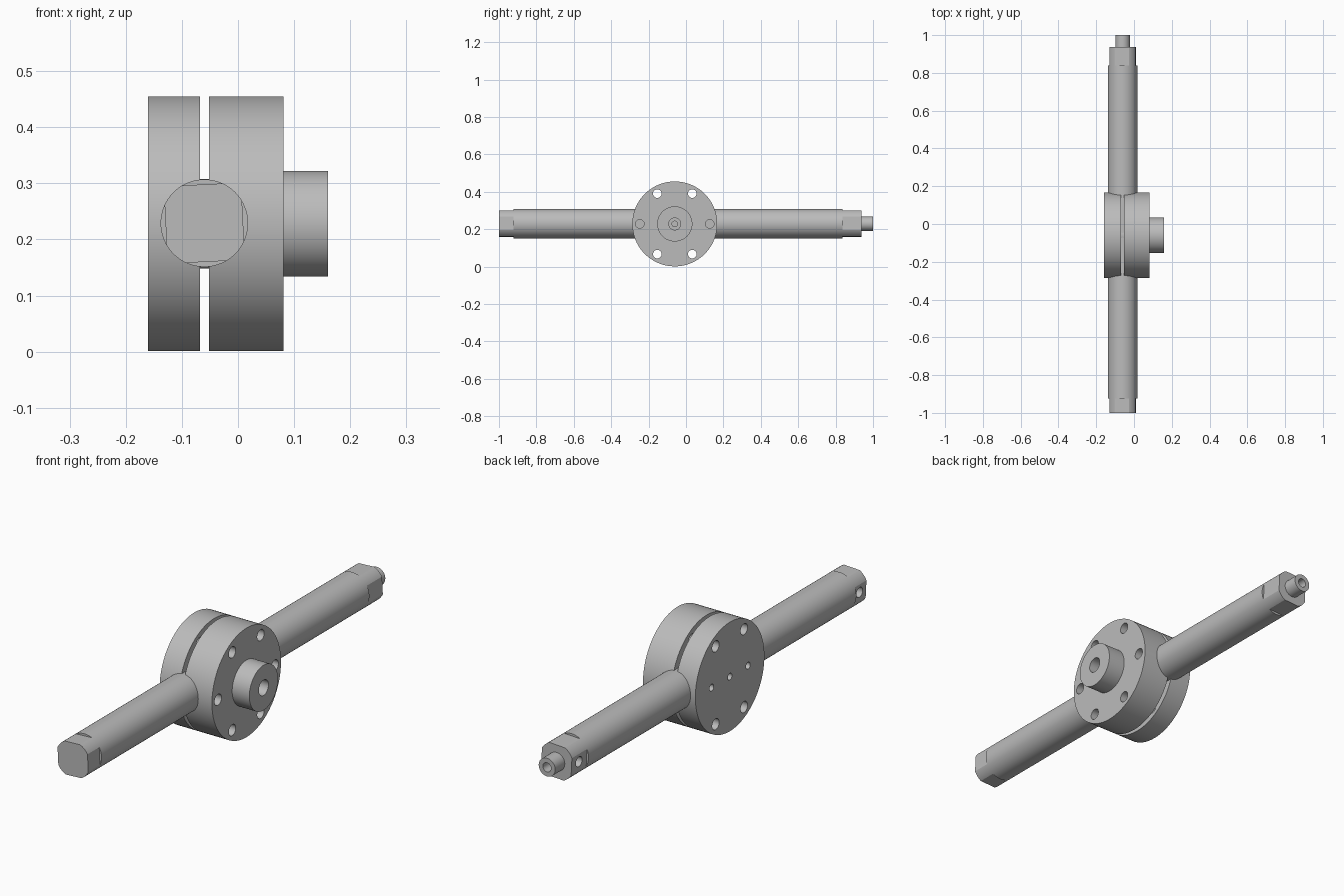
import bpy
import math
from mathutils import Matrix, Vector

if "Cube" in bpy.data.objects:
    bpy.data.objects.remove(bpy.data.objects["Cube"], do_unlink=True)

grey = bpy.data.materials.new("machined grey")
grey.use_nodes = True
colour = (0.5, 0.5, 0.5, 1)
grey.diffuse_color = colour
grey.node_tree.nodes["Principled BSDF"].inputs["Base Color"].default_value = colour

AX, CY, CZ = -0.06, -0.06, 0.228    # rod axis x, hub centre y and z
ROD_R, FLAT, TILT = 0.078, 0.069, -0.05


def cylinder(name, axis, start, end, radius, a, b, sides=64):
    """Cylinder along X (a, b = y, z) or along Y (a, b = x, z)."""
    mid = (start + end) / 2
    if axis == "X":
        loc, rot = (mid, a, b), (0, math.pi / 2, 0)
    else:
        loc, rot = (a, mid, b), (math.pi / 2, 0, 0)
    bpy.ops.mesh.primitive_cylinder_add(vertices=sides, radius=radius,
                                        depth=end - start, location=loc, rotation=rot)
    ob = bpy.context.object
    ob.name = name
    ob.data.materials.append(grey)
    return ob


def flat_cutter(start, end, angle):
    """Block that mills one flat on the rod."""
    bpy.ops.mesh.primitive_cube_add(size=1)
    ob = bpy.context.object
    ob.name = "flat_cutter"
    ob.data.materials.append(grey)
    turn = Matrix.Rotation(angle + TILT, 4, "Y")
    centre = Vector((AX, (start + end) / 2, CZ + 0.001))
    ob.matrix_world = (Matrix.Translation(centre) @ turn
                       @ Matrix.Translation((0, 0, FLAT + 0.1))
                       @ Matrix.Diagonal((0.3, end - start, 0.2, 1)))
    return ob


def cut(part, cutters):
    """Subtract the cutters, then bake the result and drop them."""
    for c in cutters:
        c.hide_render = True
        mod = part.modifiers.new("cut", "BOOLEAN")
        mod.operation = "DIFFERENCE"
        mod.solver = "EXACT"
        mod.object = c
    bpy.context.view_layer.update()
    deps = bpy.context.evaluated_depsgraph_get()
    mesh = bpy.data.meshes.new_from_object(part.evaluated_get(deps))
    part.modifiers.clear()
    part.data = mesh
    for c in cutters:
        bpy.data.objects.remove(c, do_unlink=True)


def hub_hole(start, end, radius, dy=0, dz=0):
    return cylinder("hole_cutter", "X", start, end, radius, CY + dy, CZ + dz, 32)


def bolt_holes(angles, start, end):
    return [hub_hole(start, end, 0.023, 0.187 * math.cos(math.radians(t)),
                     0.187 * math.sin(math.radians(t))) for t in angles]


THROUGH = (60, 120, 240, 300)

# Hub plates with bolt circle
plain_plate = cylinder("plain_hub_plate", "X", -0.16, -0.068, 0.227, CY, CZ, 96)
cut(plain_plate, bolt_holes(THROUGH, -0.3, 0.2)
    + [hub_hole(-0.2, -0.09, 0.014, dy) for dy in (-0.12, 0, 0.12)])

boss_plate = cylinder("boss_hub_plate", "X", -0.052, 0.081, 0.227, CY, CZ, 96)
cut(boss_plate, bolt_holes(THROUGH, -0.3, 0.2) + bolt_holes((0, 180), 0.02, 0.2)
    + [hub_hole(0.03, 0.2, 0.015)])

# Spacer between the plates
spacer = cylinder("hub_spacer", "X", -0.07, -0.05, 0.08, CY, CZ)

# Boss with stepped bore
boss = cylinder("boss", "X", 0.08, 0.16, 0.094, CY, CZ)
cut(boss, [hub_hole(0.095, 0.2, 0.032), hub_hole(0.05, 0.12, 0.015)])

# Rod with four flats and a blind side hole at each end
rod = cylinder("rod", "Y", -1, 0.937, ROD_R, AX, CZ + 0.001)
cutters = []
for start, end, hole_y in ((-1.1, -0.923, -0.957), (0.838, 1.1, 0.888)):
    cutters += [flat_cutter(start, end, i * math.pi / 2) for i in range(4)]
    cutters.append(cylinder("hole_cutter", "X", -0.3, -0.07, 0.021, hole_y, CZ, 32))
cut(rod, cutters)

# End stud with bore
stud = cylinder("end_stud", "Y", 0.93, 1, 0.038, AX, CZ + 0.001, 48)
cut(stud, [cylinder("bore_cutter", "Y", 0.95, 1.1, 0.019, AX, CZ + 0.001, 32)])

# Smooth round faces, keep edges sharp
for part in (plain_plate, boss_plate, spacer, boss, rod, stud):
    bpy.ops.object.select_all(action="DESELECT")
    part.select_set(True)
    bpy.context.view_layer.objects.active = part
    bpy.ops.object.shade_smooth_by_angle(angle=math.radians(20))
